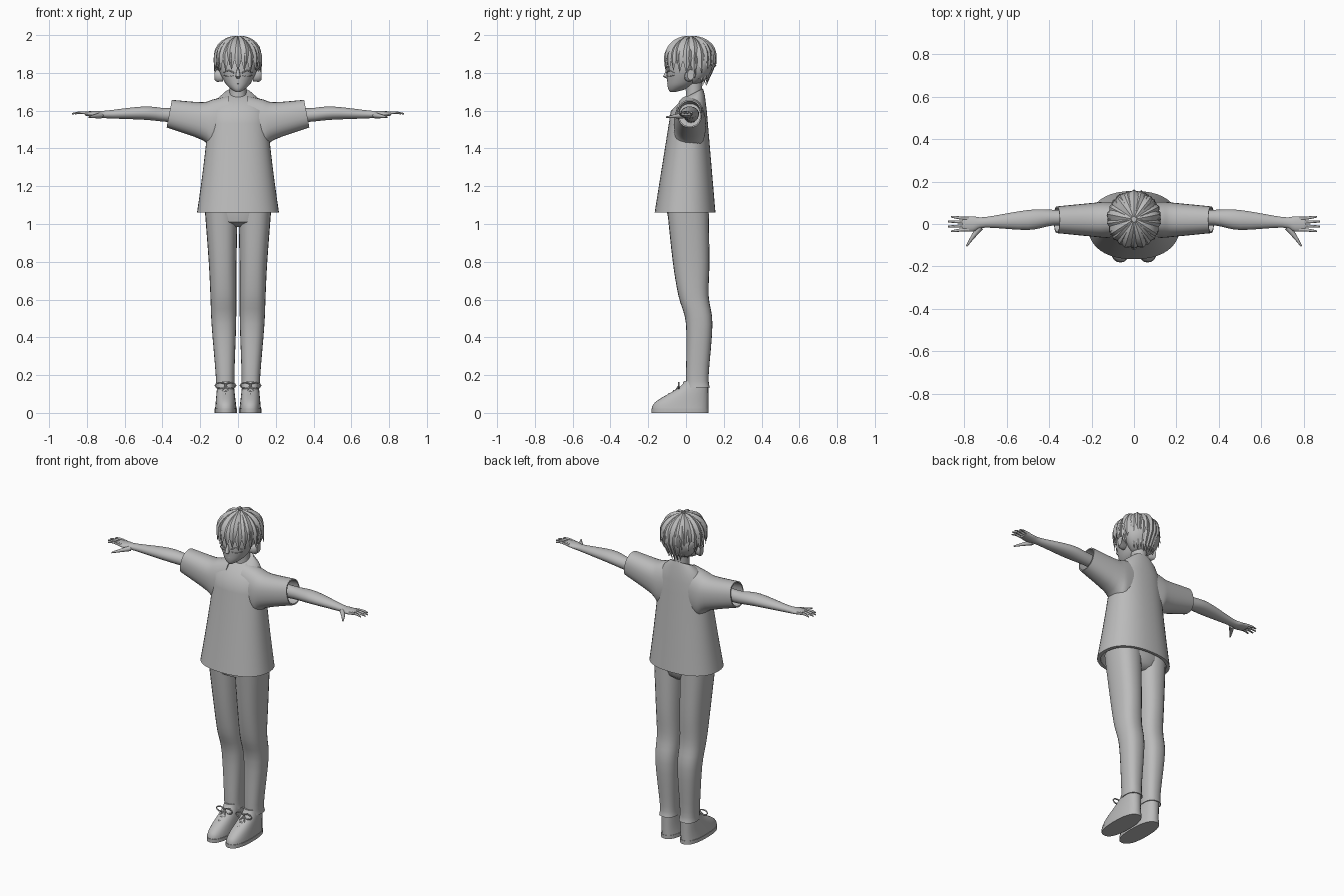
import bpy, bmesh, math, random
from mathutils import Vector

random.seed(4)
cube = bpy.data.objects.get("Cube")
if cube:
    bpy.data.objects.remove(cube)

grey = bpy.data.materials.new("plain_grey")
grey.use_nodes = True
grey.diffuse_color = (0.5, 0.5, 0.5, 1)
grey.node_tree.nodes["Principled BSDF"].inputs["Base Color"].default_value = grey.diffuse_color


def blend(a, b, t):
    return a + (b - a) * t


def ease(t):
    t = min(max(t, 0), 1)
    return t * t * (3 - 2 * t)


def signed_power(value, exponent):
    return math.copysign(abs(value) ** exponent, value) if abs(value) > 1e-6 else 0


def add_loft(bm, rings, sides, squareness=2.0):
    """Skin closed rings, each given as (centre, first axis, second axis)."""
    loops = []
    for centre, first, second in rings:
        loop = []
        for i in range(sides):
            angle = math.tau * i / sides
            a = signed_power(math.cos(angle), 2 / squareness)
            b = signed_power(math.sin(angle), 2 / squareness)
            loop.append(bm.verts.new(centre + first * a + second * b))
        loops.append(loop)
    for lower, upper in zip(loops, loops[1:]):
        for i in range(sides):
            j = (i + 1) % sides
            bm.faces.new((lower[i], lower[j], upper[j], upper[i]))
    bm.faces.new(reversed(loops[0]))
    bm.faces.new(loops[-1])


def finish(name, bm, mirror=False):
    bmesh.ops.recalc_face_normals(bm, faces=bm.faces)
    mesh = bpy.data.meshes.new(name)
    bm.to_mesh(mesh)
    bm.free()
    mesh.materials.append(grey)
    for face in mesh.polygons:
        face.use_smooth = True
    mesh.set_sharp_from_angle(angle=math.radians(45))
    part = bpy.data.objects.new(name, mesh)
    bpy.context.collection.objects.link(part)
    if mirror:
        part.modifiers.new("Mirror", 'MIRROR').use_mirror_merge = False


def loft(name, rings, mirror=False, sides=24, squareness=2.0):
    bm = bmesh.new()
    add_loft(bm, rings, sides, squareness)
    finish(name, bm, mirror)


def level_ring(z, left, right, front, back, tilt=0):
    """Horizontal ring from its side, front and back limits."""
    depth = (back - front) / 2
    return (Vector(((left + right) / 2, (front + back) / 2, z)),
            Vector(((right - left) / 2, 0, 0)), Vector((0, depth, depth * tilt)))


def centred_ring(z, width, front, back, tilt=0):
    return level_ring(z, -width, width, front, back, tilt)


def side_ring(x, y, depth, z, height, slant=0):
    """Upright ring across a limb that runs along x."""
    return Vector((x, y, z)), Vector((0, depth, 0)), Vector((slant * height, 0, height))


def smooth(rings, cuts=4):
    """Pass a soft curve through a few key rings."""
    result, last = [], len(rings) - 1
    for i in range(last):
        a, b, c, d = [rings[min(max(i + k, 0), last)] for k in (-1, 0, 1, 2)]
        for step in range(cuts):
            t = step / cuts
            result.append(tuple(
                q + (r - p) * (t * (1 - t) ** 2 / 2) + (r - q) * ease(t)
                - (s - q) * (t * t * (1 - t) / 2)
                for p, q, r, s in zip(a, b, c, d)))
    return result + [rings[-1]]


def hollow(rings, depth=0.15):
    """Turn the last ring inwards to leave an open cuff."""
    centre, first, second = rings[-1]
    inner = first * 0.9, second * 0.9
    return rings + [(centre, *inner), (centre.lerp(rings[0][0], depth), *inner)]


def add_tube(bm, points, radius, tip):
    points = [Vector(p) for p in points]
    last = len(points) - 1
    rings = []
    for i, point in enumerate(points):
        along = points[min(i + 1, last)] - points[max(i - 1, 0)]
        turn = along.to_track_quat('Z', 'Y')
        size = blend(radius, tip, i / last)
        rings.append((point, turn @ Vector((size, 0, 0)), turn @ Vector((0, size, 0))))
    add_loft(bm, smooth(rings, 3), 8)


# Shirt body, from the collar to the flared, hollow hem
shirt = [centred_ring(1.69, .07, -.02, .09, .5), centred_ring(1.66, .11, -.04, .1, .3)]
for i in range(9):
    t = i / 8
    shirt.append(centred_ring(blend(1.6, 1.06, t), .155 + .062 * t ** 1.3,
                              blend(-.08, -.166, t), blend(.11, .156, t)))
loft("shirt_body", hollow(shirt), sides=40, squareness=2.3)

# Sleeves with slanted cuffs
sleeve = smooth([side_ring(.05, .02, .08, 1.54, .14), side_ring(.13, .02, .085, 1.525, .135),
                 side_ring(.19, .02, .08, 1.545, .1), side_ring(.364, .02, .063, 1.584, .073, -.19)])
loft("sleeve", hollow(sleeve, .3), True, 28, 2.3)

# Arms and hands
loft("arm", smooth([
    side_ring(.26, .025, .035, 1.575, .04), side_ring(.38, .03, .037, 1.577, .036),
    side_ring(.5, .019, .047, 1.587, .035), side_ring(.7, .008, .025, 1.58, .02),
    side_ring(.76, 0, .036, 1.582, .016), side_ring(.81, 0, .032, 1.585, .011)]), True)
bm = bmesh.new()
for i in range(4):
    spread = i - 1.5
    reach = .88 - .008 * spread ** 2
    add_tube(bm, [(.78, -.017 * spread, 1.585), (.83, -.02 * spread, 1.59),
                  (reach, -.023 * spread, 1.584)], .0095, .004)
add_tube(bm, [(.725, -.015, 1.575), (.76, -.06, 1.57), (.79, -.105, 1.566)], .016, .004)
finish("fingers", bm, True)

# Trousers
loft("hips", [centred_ring(.985, .05, -.04, .08), centred_ring(1.01, .13, -.09, .11),
              centred_ring(1.06, .172, -.1, .12), centred_ring(1.15, .165, -.1, .12)],
     squareness=2.3)
loft("trouser_leg", hollow(smooth([
    level_ring(1.08, .002, .176, -.1, .12), level_ring(.8, .008, .155, -.07, .124),
    level_ring(.62, .009, .146, -.04, .12), level_ring(.47, .01, .14, 0, .14),
    level_ring(.2, .019, .118, 0, .12), level_ring(.135, .016, .119, 0, .126)]), .05),
    True, squareness=2.4)

# Shoes with a rising toe, soles and laces
shoe = []
for i in range(9):
    t = i / 8
    inset = .018 * t
    shoe.append(level_ring(blend(.015, .17, t), .007 + inset, .122 - inset * .8,
                           blend(-.18, -.01, ease(t * 1.1 - .1)), .118))
loft("shoe", shoe, True, squareness=2.4)
loft("sole", [level_ring(z, .005, .124, -.182, .12) for z in (0, .022)], True, squareness=2.4)
bm = bmesh.new()
middle = .066
for i in range(3):
    lace = Vector((middle, -.09 + .025 * i, .1 + .016 * i))
    add_tube(bm, [lace + Vector((s * .03, .015 * abs(s), -.015 * abs(s))) for s in (-1, 0, 1)],
             .005, .005)
for side in (-1, 1):
    # each bow loop is a ring standing out beside the knot
    loop = []
    for i in range(9):
        a = math.tau * i / 8
        loop.append((middle + side * .027 * (1 - math.cos(a)), -.038, .145 + .015 * math.sin(a)))
    add_tube(bm, loop, .004, .004)
    add_tube(bm, [loop[0], (middle + side * .025, -.065, .105)], .004, .003)
finish("laces", bm, True)

# Neck, head and face
loft("neck", smooth([centred_ring(1.6, .055, -.01, .09), centred_ring(1.68, .044, 0, .084),
                     centred_ring(1.79, .047, -.01, .09)]))
loft("head", smooth([
    centred_ring(1.7, .014, -.085, -.05), centred_ring(1.715, .038, -.094, 0),
    centred_ring(1.75, .07, -.099, .06), centred_ring(1.83, .104, -.1, .12),
    centred_ring(1.92, .096, -.08, .12), centred_ring(1.975, .045, -.03, .07)]), sides=32)
loft("nose", [centred_ring(1.77, .006, -.104, -.09), centred_ring(1.78, .013, -.122, -.09),
              centred_ring(1.825, .006, -.102, -.09)], sides=10)
loft("ear", [side_ring(.08, .01, .02, 1.78, .025), side_ring(.11, .016, .022, 1.784, .033),
             side_ring(.125, .025, .018, 1.79, .028)], True, 14)


def on_face(x, z):
    """Point on the front of the face at eye height."""
    return x, -.104 * math.sqrt(1 - (x / .097) ** 2), z


bm = bmesh.new()
for height, arch, thickness in ((1.8, .012, .004), (1.788, -.006, .002)):
    add_tube(bm, [on_face(blend(.022, .077, t), height + arch * math.sin(math.pi * t))
                  for t in (0, .25, .5, .75, 1)], thickness, .002)
finish("eyelids", bm, True)
bm = bmesh.new()
add_tube(bm, [(-.022, -.092, 1.745), (0, -.098, 1.744), (.022, -.092, 1.745)], .002, .002)
finish("lips", bm)

# Hair: a rounded cap that leaves the face clear
crown = Vector((0, .022, 1.86))
cap = []
for degrees in range(-70, 90, 10):
    a = math.radians(degrees)
    radius = .126 * math.cos(a)
    front = crown.y - radius if degrees > 0 else min(crown.y, .04 * -math.sin(a) - .02)
    cap.append(centred_ring(crown.z + .127 * math.sin(a), radius * .92, front, crown.y + radius))
loft("hair_cap", cap, sides=28)
bm = bmesh.new()


def add_lock(azimuth, low, flare, width, lift):
    """Pointed lock from the crown down to a height; azimuth zero is the front."""
    steps, height, quarter = 8, .127, math.pi / 2
    end = quarter + (crown.z - low) / height
    across = Vector((math.cos(azimuth), math.sin(azimuth), 0))
    rings = []
    for i in range(steps + 1):
        t = i / steps
        angle = blend(.1, end, t)
        over = max(0, angle - quarter)
        reach = math.sin(min(angle, quarter)) + flare * over
        drop = -over if over else math.cos(angle)
        ray = Vector((.119 * reach * math.sin(azimuth),
                      -.131 * reach * math.cos(azimuth), height * drop))
        taper = min(1, .25 + 1.6 * t) * min(1, 2.6 * (1 - t)) + .01
        rings.append((crown + ray * lift, across * width * taper,
                      ray.normalized() * .013 * taper))
    add_loft(bm, rings, 4)


# fringe and main layer
for i in range(22):
    azimuth = math.tau * i / 22
    back = (1 - math.cos(azimuth)) / 2
    low = 1.815 - .03 * math.sin(azimuth) ** 2 + .02 * back
    add_lock(azimuth, low + random.uniform(-.012, .012), .02 + .3 * back ** 2, .027,
             random.uniform(.99, 1.03))
# locks tucked in towards the nape
for i in range(15):
    azimuth = blend(math.pi / 2, math.pi * 1.5, i / 14)
    back = -math.cos(azimuth)
    add_lock(azimuth, 1.785 - .055 * back + random.uniform(-.012, .012),
             -.22 - .1 * back, .026, .98)
# loose outer tufts
for i in range(9):
    add_lock(math.tau * (i + .5) / 9, 1.85 + random.uniform(-.015, .02), .25, .024, 1.05)
finish("hair_locks", bm)
